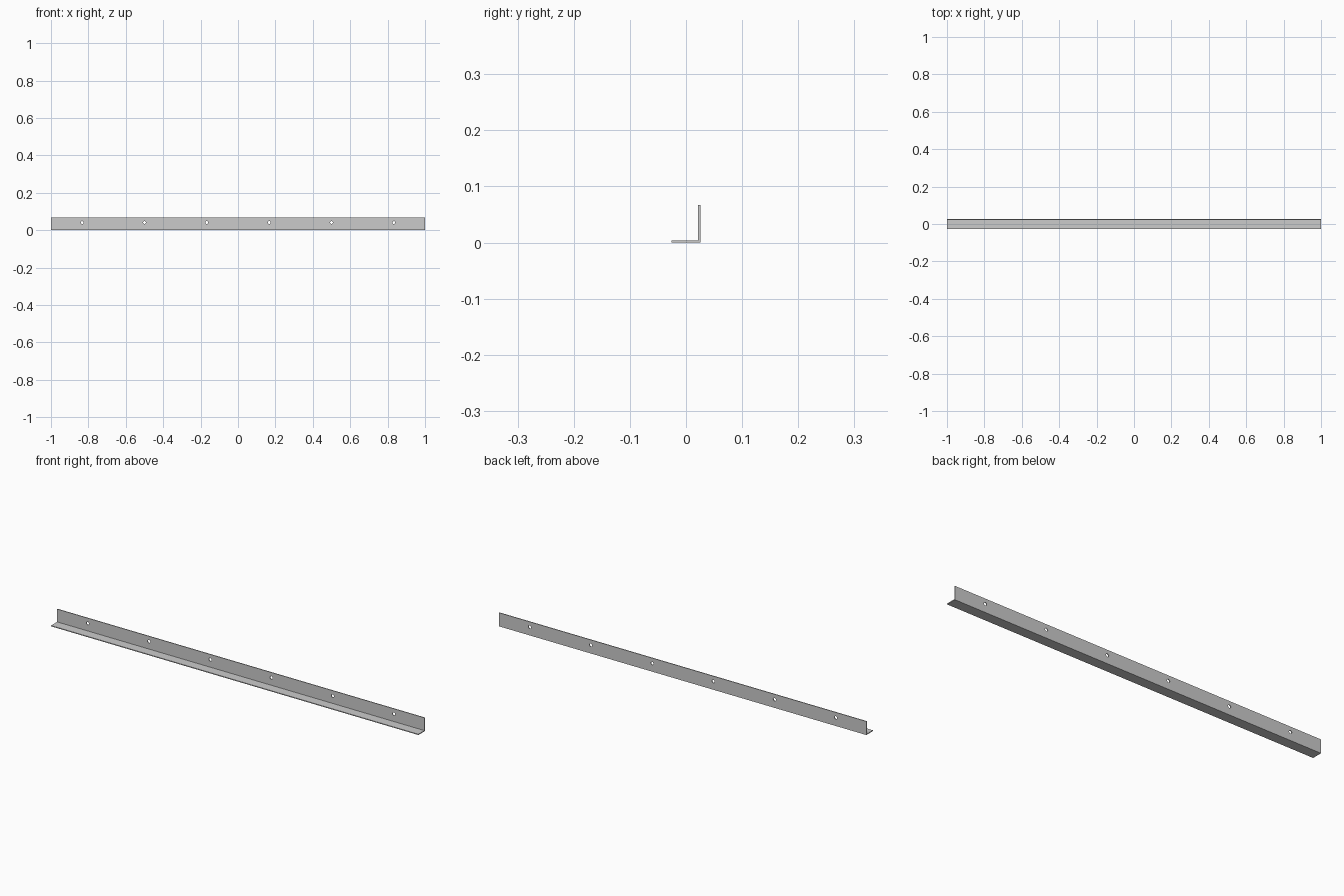
import bpy, bmesh, math

if "Cube" in bpy.data.objects:
    bpy.data.objects.remove(bpy.data.objects["Cube"])

L, W, H, T = 1.0, 0.0255, 0.067, 0.004   # half length, half width, height, sheet thickness

# L-shaped angle rail, extruded along x
profile = [(-W, 0), (W, 0), (W, H), (W - T, H), (W - T, T), (-W, T)]
bm = bmesh.new()
face = bm.faces.new([bm.verts.new((-L, y, z)) for y, z in profile])
ext = bmesh.ops.extrude_face_region(bm, geom=[face])
bmesh.ops.translate(bm, vec=(2 * L, 0, 0),
                    verts=[v for v in ext["geom"] if isinstance(v, bmesh.types.BMVert)])
bmesh.ops.recalc_face_normals(bm, faces=bm.faces)
mesh = bpy.data.meshes.new("angle_rail")
bm.to_mesh(mesh)
bm.free()
rail = bpy.data.objects.new("angle_rail", mesh)
bpy.context.collection.objects.link(rail)

# Six evenly spaced screw holes through the upright flange
for i in range(6):
    bpy.ops.mesh.primitive_cylinder_add(vertices=24, radius=0.0075, depth=0.03,
                                        location=(-5 / 6 + i / 3, W, 0.041),
                                        rotation=(math.pi / 2, 0, 0))
    cutter = bpy.context.object
    cutter.name = f"hole_cutter_{i + 1}"
    cutter.hide_render = True
    mod = rail.modifiers.new(f"screw_hole_{i + 1}", 'BOOLEAN')
    mod.operation = 'DIFFERENCE'
    mod.solver = 'EXACT'
    mod.object = cutter
    bpy.context.view_layer.objects.active = rail
    bpy.ops.object.modifier_apply(modifier=mod.name)
    bpy.data.objects.remove(cutter, do_unlink=True)

# Smooth hole walls, crisp edges
bpy.ops.object.select_all(action='DESELECT')
rail.select_set(True)
bpy.context.view_layer.objects.active = rail
bpy.ops.object.shade_smooth_by_angle()
